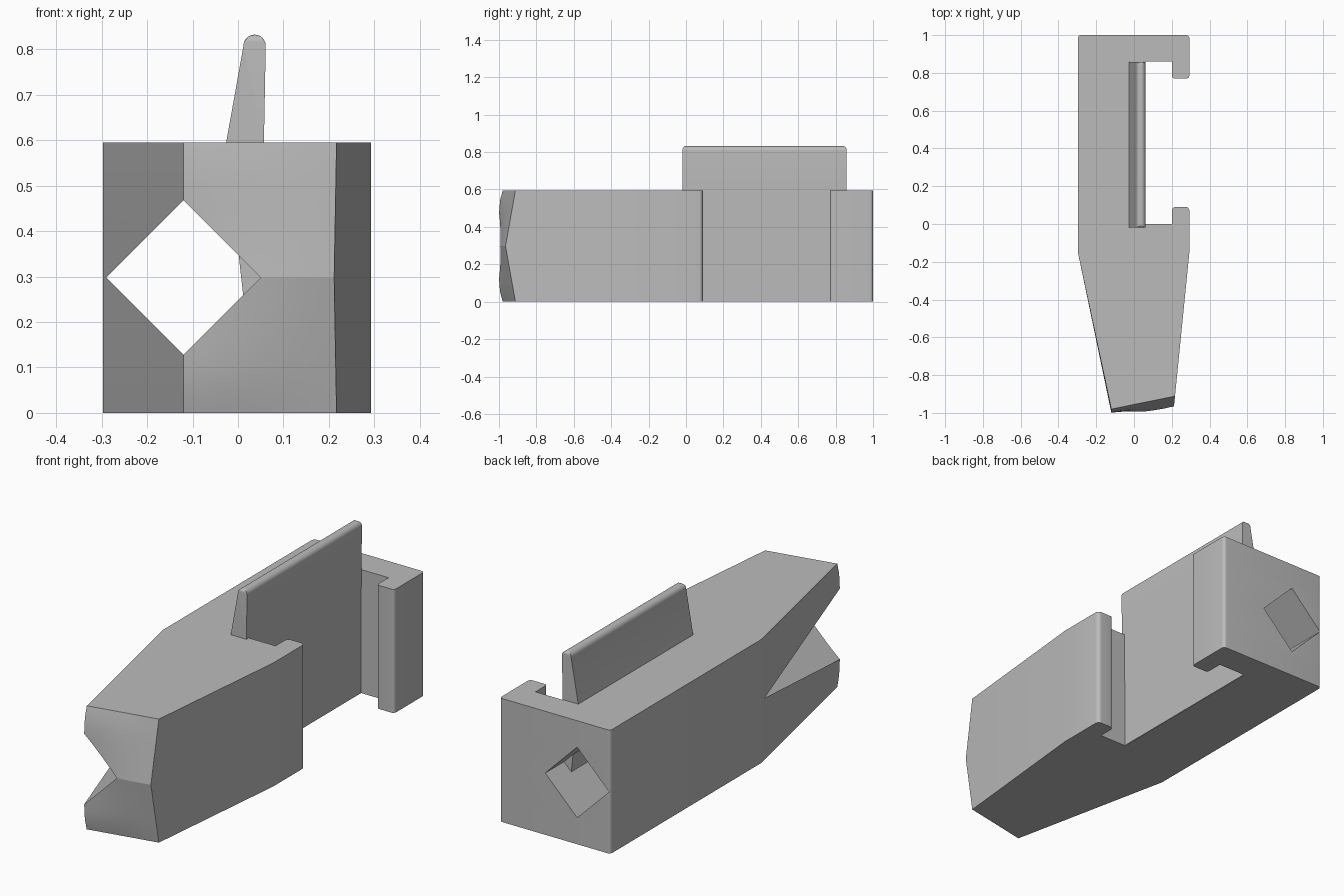
import bpy, bmesh, math
from mathutils import Vector

cube = bpy.data.objects.get("Cube")
if cube:
    bpy.data.objects.remove(cube, do_unlink=True)

grey = bpy.data.materials.new("plain grey")
grey.use_nodes = True
COLOR = (0.5, 0.5, 0.5, 1)
grey.diffuse_color = COLOR
grey.node_tree.nodes["Principled BSDF"].inputs["Base Color"].default_value = COLOR

HEIGHT, MID, HALF = 0.595, 0.2975, 0.297


def loft(name, sections):
    """Skin equal-length closed sections and cap both ends."""
    bm = bmesh.new()
    rings = [[bm.verts.new(p) for p in s] for s in sections]
    n = len(rings[0])
    for a, b in zip(rings, rings[1:]):
        for i in range(n):
            j = (i + 1) % n
            bm.faces.new((a[i], a[j], b[j], b[i]))
    bm.faces.new(rings[0])
    bm.faces.new(rings[-1])
    bmesh.ops.recalc_face_normals(bm, faces=bm.faces)
    mesh = bpy.data.meshes.new(name)
    bm.to_mesh(mesh)
    bm.free()
    obj = bpy.data.objects.new(name, mesh)
    bpy.context.collection.objects.link(obj)
    mesh.materials.append(grey)
    return obj


def round_corners(points, steps=8):
    """Outline from (x, y, radius) corners; radius 0 stays sharp."""
    out = []
    for i, (x, y, r) in enumerate(points):
        p = Vector((x, y))
        if not r:
            out.append(p)
            continue
        a = (Vector(points[i - 1][:2]) - p).normalized()
        b = (Vector(points[(i + 1) % len(points)][:2]) - p).normalized()
        for k in range(steps + 1):
            t = k / steps * math.pi / 2
            out.append(p + r * (a * (1 - math.sin(t)) + b * (1 - math.cos(t))))
    return out


def smooth(obj):
    bpy.ops.object.select_all(action='DESELECT')
    obj.select_set(True)
    bpy.context.view_layer.objects.active = obj
    bpy.ops.object.shade_smooth_by_angle(angle=math.radians(11.6))


# Plan of the body behind the nose: hooks, side recess and back
plan = round_corners([
    (HALF - 0.004, -0.15, 0), (HALF - 0.004, 0.09, 0.02), (0.2, 0.09, 0.02),
    (0.2, 0, 0), (0.052, 0, 0), (0.052, 0.86, 0), (0.2, 0.86, 0),
    (0.2, 0.77, 0.016), (HALF - 0.004, 0.77, 0.016),
    (HALF - 0.004, 1, 0.016), (-HALF, 1, 0.016), (-HALF, -0.15, 0)])


def nose(z, columns=6):
    """Front edge of the plan: slanted and bowed, deepest at mid height."""
    s = abs(z - MID) / MID
    edge = []
    for k in range(columns + 1):
        u = k / columns
        back = (1 - s) * 0.035 * u ** 2.5 + s * 0.088 * u + 0.02 * s ** 6 * (1 - u)
        y = -1 + back
        right = 0.293 - 0.1 * (-0.15 - y)
        edge.append((-0.12 + u * (right + 0.12), y))
    return edge


levels = [HEIGHT * k / 12 for k in range(13)]
body = loft("body", [[(x, y, z) for x, y in list(plan) + nose(z)] for z in levels])

# Square tunnel, set on its corner, through the whole length
R = 0.17
diamond = [(R, 0), (0, R), (-R, 0), (0, -R)]
tunnel = loft("tunnel_cutter", [[(-0.12 + x, y, MID + z) for x, z in diamond]
                                for y in (-1.2, 1.2)])
tunnel.hide_render = True
cut = body.modifiers.new("tunnel", 'BOOLEAN')
cut.operation = 'DIFFERENCE'
cut.solver = 'EXACT'
cut.object = tunnel
bpy.context.view_layer.objects.active = body
body.select_set(True)
bpy.ops.object.modifier_apply(modifier=cut.name)
bpy.data.objects.remove(tunnel, do_unlink=True)
smooth(body)

# Tapered upright blade, wedged in the recess wall, with a rounded top
TOP, CR = 0.832, 0.0245
cap = [(0.0365 + CR * math.cos(math.pi * k / 16),
        TOP - CR + CR * math.sin(math.pi * k / 16)) for k in range(17)]
blade_profile = [(0.04, 0.001), (0.055, 0.001), (0.057, HEIGHT)] + cap + [(-0.026, HEIGHT)]
START, END, ER = -0.018, 0.857, 0.016
turns = [math.pi / 2 * k / 8 for k in range(9)]
ends = [(START + ER * (1 - math.cos(t)), ER * (1 - math.sin(t))) for t in turns]
ends += [(START + END - y, drop) for y, drop in reversed(ends)]
blade = loft("blade", [[(x, y, min(z, TOP - drop)) for x, z in blade_profile]
                       for y, drop in ends])
smooth(blade)
